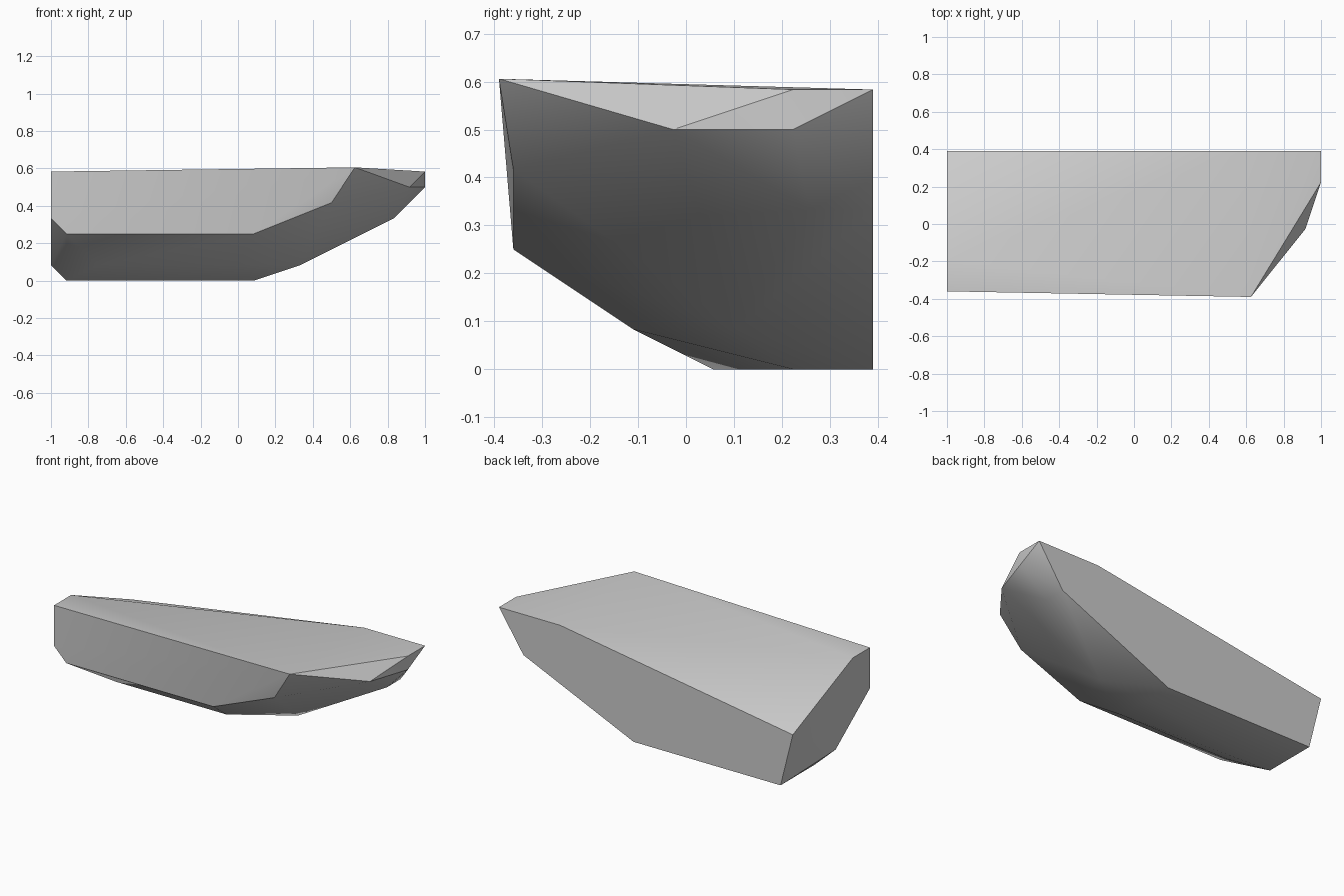
import bpy
import bmesh
import math

default_cube = bpy.data.objects.get("Cube")
if default_cube:
    bpy.data.objects.remove(default_cube, do_unlink=True)

UNIT = 1 / 12      # modelling step of the boulder
BACK = 0.39        # flat back plane


def flat_material(name, colour):
    material = bpy.data.materials.new(name)
    material.use_nodes = True
    material.diffuse_color = colour
    shader = next(n for n in material.node_tree.nodes if n.type == "BSDF_PRINCIPLED")
    shader.inputs["Base Color"].default_value = colour
    shader.inputs["Roughness"].default_value = 0.8
    return material


def hull_object(name, profiles, material):
    """Wrap a convex skin around profiles keyed by their depth behind the back plane."""
    bm = bmesh.new()
    for depth, corners in profiles.items():
        for x, z in corners:
            bm.verts.new((x * UNIT, BACK - depth * UNIT, z * UNIT))
    result = bmesh.ops.convex_hull(bm, input=bm.verts[:])
    loose = set(result["geom_interior"]) | set(result["geom_unused"])
    bmesh.ops.delete(bm, geom=[v for v in loose if isinstance(v, bmesh.types.BMVert)],
                     context="VERTS")
    # Merge coplanar triangles into clean flat faces
    bmesh.ops.dissolve_limit(bm, angle_limit=math.radians(0.5),
                             verts=bm.verts[:], edges=bm.edges[:])
    bmesh.ops.recalc_face_normals(bm, faces=bm.faces[:])
    mesh = bpy.data.meshes.new(name)
    bm.to_mesh(mesh)
    bm.free()
    mesh.materials.append(material)
    rock = bpy.data.objects.new(name, mesh)
    bpy.context.collection.objects.link(rock)
    bpy.ops.object.select_all(action="DESELECT")
    rock.select_set(True)
    bpy.context.view_layer.objects.active = rock
    bpy.ops.object.shade_smooth_by_angle(angle=math.radians(30))
    return rock


# Profiles (x, z) from the flat back to the front
profiles = {
    0: [(12, 7), (7, 7), (-12, 4), (-11, 0), (1, 0), (10, 4)],
    1.6: [(10, 4)],
    2: [(12, 7), (12, 6), (1, 0)],
    3.4: [(4, 1)],
    4: [(-11, 0)],
    5: [(11, 6), (-12, 1)],
    6: [(0, 1), (-9, 1)],
    7: [(-12, 7)],
    9: [(-12, 7), (-12, 4), (-11, 3), (1, 3), (6, 5)],
    9.36: [(7.5, 7.27)],
}

stone_grey = flat_material("stone grey", (0.6, 0.6, 0.6, 1))
hull_object("boulder", profiles, stone_grey)
